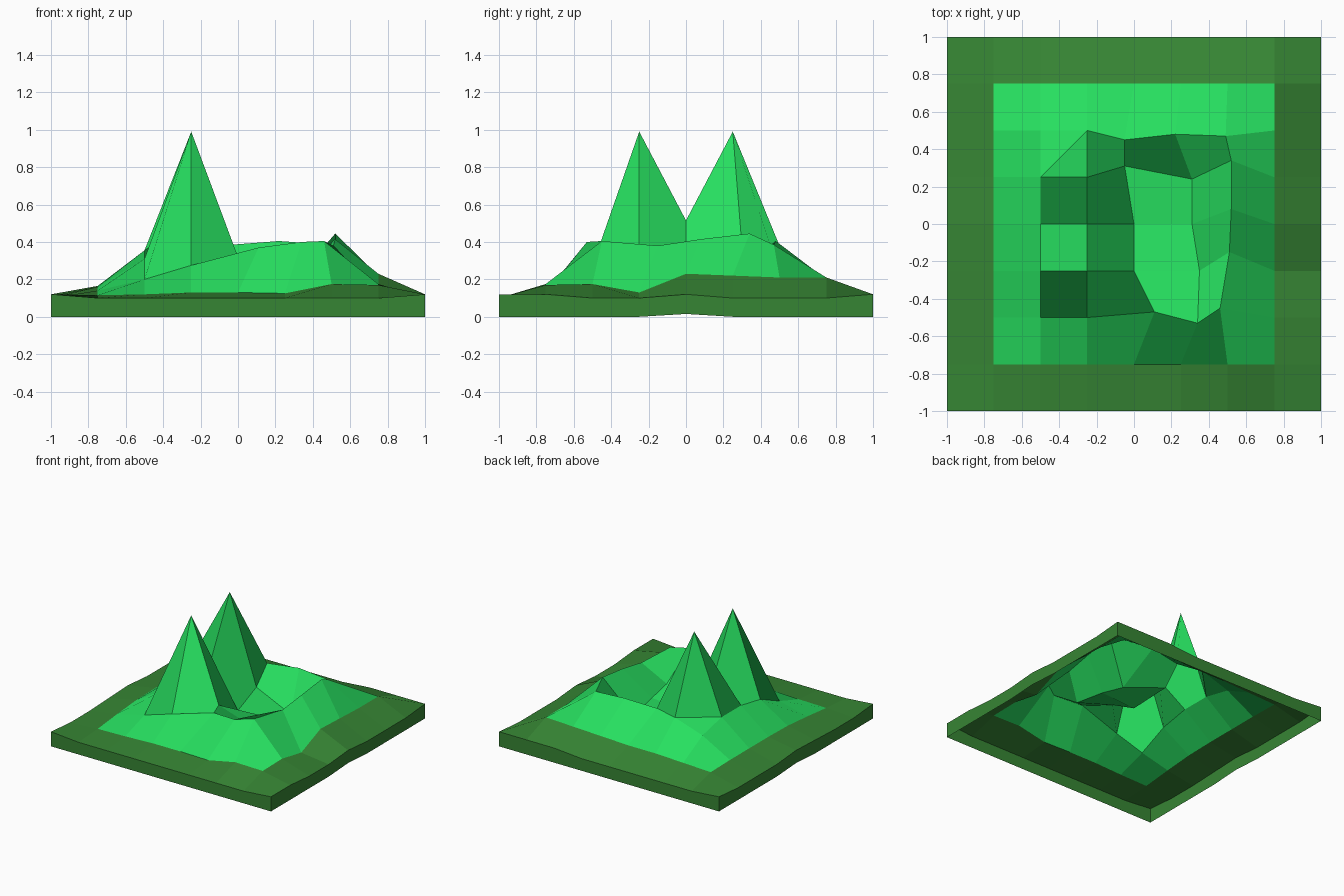
import bpy, bmesh

if "Cube" in bpy.data.objects:
    bpy.data.objects.remove(bpy.data.objects["Cube"])

STEP = 0.25
# Heights of the inner 7 x 7 grid points, rows from front (y=-0.75) to back
HEIGHTS = [
    [.115, .12, .13, .13, .125, .175, .17],
    [.14, .20, .275, .37, .40, .405, .175],
    [.16, .31, .99, .32, .21, .38, .13],
    [.165, .355, .515, .18, .20, .415, .23],
    [.165, .355, .99, .24, .14, .445, .22],
    [.165, .30, .38, .384, .405, .385, .21],
    [.16, .17, .18, .18, .19, .20, .21],
]
# Crater points pulled off the regular grid: (column, row) -> x, y
MOVED = {
    (4, 2): (.11, -.47), (5, 2): (.34, -.53), (6, 2): (.46, -.45),
    (5, 3): (.35, -.25), (6, 3): (.51, -.15),
    (5, 4): (.31, 0), (6, 4): (.52, .08),
    (4, 5): (-.05, .31), (5, 5): (.31, .24), (6, 5): (.52, .34),
    (4, 6): (-.05, .45), (5, 6): (.22, .48), (6, 6): (.49, .47),
}
# Small lifts along the outer edge
RIM = {(0, 0): .12, (8, 0): .12, (0, 8): .12, (8, 8): .12, (8, 1): .12,
       (8, 4): .12, (0, 4): .12, (6, 8): .12, (7, 8): .12, (0, 3): .11}
# Cell beside the rear peak that is split into two triangles
SPLIT = {(2, 5)}


def point(i, j):
    x, y = MOVED.get((i, j), (-1 + i * STEP, -1 + j * STEP))
    if 0 < i < 8 and 0 < j < 8:
        return x, y, HEIGHTS[j - 1][i - 1]
    return x, y, RIM.get((i, j), .10)


def terrain(name, colour, keep, skirt=False):
    bm = bmesh.new()
    grid = {(i, j): bm.verts.new(point(i, j)) for i in range(9) for j in range(9)}
    for i in range(8):
        for j in range(8):
            if not keep(i, j):
                continue
            a, b, c, d = (grid[i, j], grid[i + 1, j],
                          grid[i + 1, j + 1], grid[i, j + 1])
            for corners in ([(a, b, c), (a, c, d)] if (i, j) in SPLIT else [(a, b, c, d)]):
                bm.faces.new(corners)
    if skirt:
        # Outer edge pulled down to the ground, underside left open
        outer = [e for e in bm.edges if e.is_boundary and
                 any(all(abs(abs(v.co[k]) - 1) < 1e-4 for v in e.verts) for k in (0, 1))]
        new = bmesh.ops.extrude_edge_only(bm, edges=outer)["geom"]
        for v in new:
            if isinstance(v, bmesh.types.BMVert):
                raised = abs(v.co.x) > .99 and abs(v.co.y) < .01
                v.co.z = .015 if raised else 0
    bmesh.ops.delete(bm, geom=[v for v in bm.verts if not v.link_faces], context='VERTS')
    bmesh.ops.recalc_face_normals(bm, faces=bm.faces)
    if sum(f.normal.z for f in bm.faces) < 0:
        bmesh.ops.reverse_faces(bm, faces=bm.faces)
    mesh = bpy.data.meshes.new(name)
    bm.to_mesh(mesh)
    bm.free()
    mat = bpy.data.materials.new(name + "_green")
    mat.diffuse_color = colour
    mat.use_nodes = True
    mat.node_tree.nodes["Principled BSDF"].inputs["Base Color"].default_value = mat.diffuse_color
    mesh.materials.append(mat)
    obj = bpy.data.objects.new(name, mesh)
    bpy.context.collection.objects.link(obj)


def inner(i, j):
    return 0 < i < 7 and 0 < j < 7


# Hills with two peaks and a crater, then the flat border with its skirt
terrain("hills", (.02, .74, .116, 1), inner)
terrain("ground_border", (.037, .235, .034, 1), lambda i, j: not inner(i, j), skirt=True)
